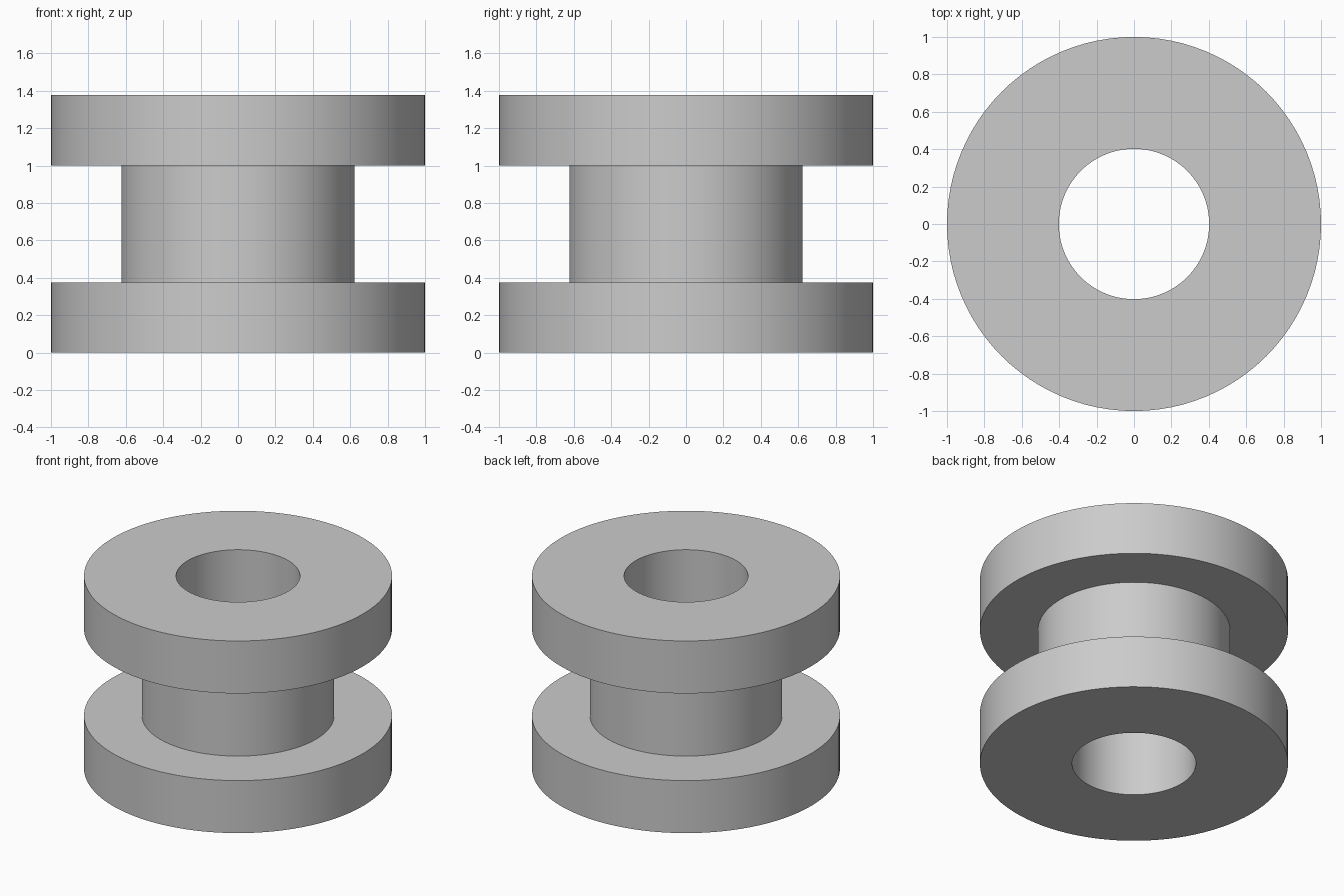
import bpy
import bmesh
from math import radians, tau

# Remove the default cube
cube = bpy.data.objects.get("Cube")
if cube:
    bpy.data.objects.remove(cube, do_unlink=True)

SEGMENTS = 96
BORE, HUB, RIM = 0.402, 0.624, 1.0
FLANGE, HEIGHT = 0.376, 1.376

# Plain grey material
grey = bpy.data.materials.new("plain grey")
grey.use_nodes = True
colour = (0.6, 0.6, 0.6, 1.0)
grey.diffuse_color = colour
grey.node_tree.nodes["Principled BSDF"].inputs["Base Color"].default_value = colour


def lathe(name, profile):
    """Revolve a closed (radius, height) outline around the z axis."""
    bm = bmesh.new()
    verts = [bm.verts.new((r, 0, z)) for r, z in profile]
    edges = [bm.edges.new((a, b)) for a, b in zip(verts, verts[1:] + verts[:1])]
    bmesh.ops.spin(bm, geom=verts + edges, cent=(0, 0, 0), axis=(0, 0, 1),
                   angle=tau, steps=SEGMENTS, use_merge=True)
    bmesh.ops.remove_doubles(bm, verts=bm.verts[:], dist=0.0001)
    bmesh.ops.recalc_face_normals(bm, faces=bm.faces[:])
    mesh = bpy.data.meshes.new(name)
    bm.to_mesh(mesh)
    bm.free()
    mesh.materials.append(grey)
    obj = bpy.data.objects.new(name, mesh)
    bpy.context.collection.objects.link(obj)
    bpy.ops.object.select_all(action="DESELECT")
    obj.select_set(True)
    bpy.context.view_layer.objects.active = obj
    bpy.ops.object.shade_smooth_by_angle(angle=radians(30))
    return obj


# Flanged bushing: lower flange, narrow hub and upper flange around a through bore
lower_half = [(BORE, 0), (RIM, 0), (RIM, FLANGE), (HUB, FLANGE)]
upper_half = [(r, HEIGHT - z) for r, z in reversed(lower_half)]
lathe("flanged_bushing", lower_half + upper_half)
